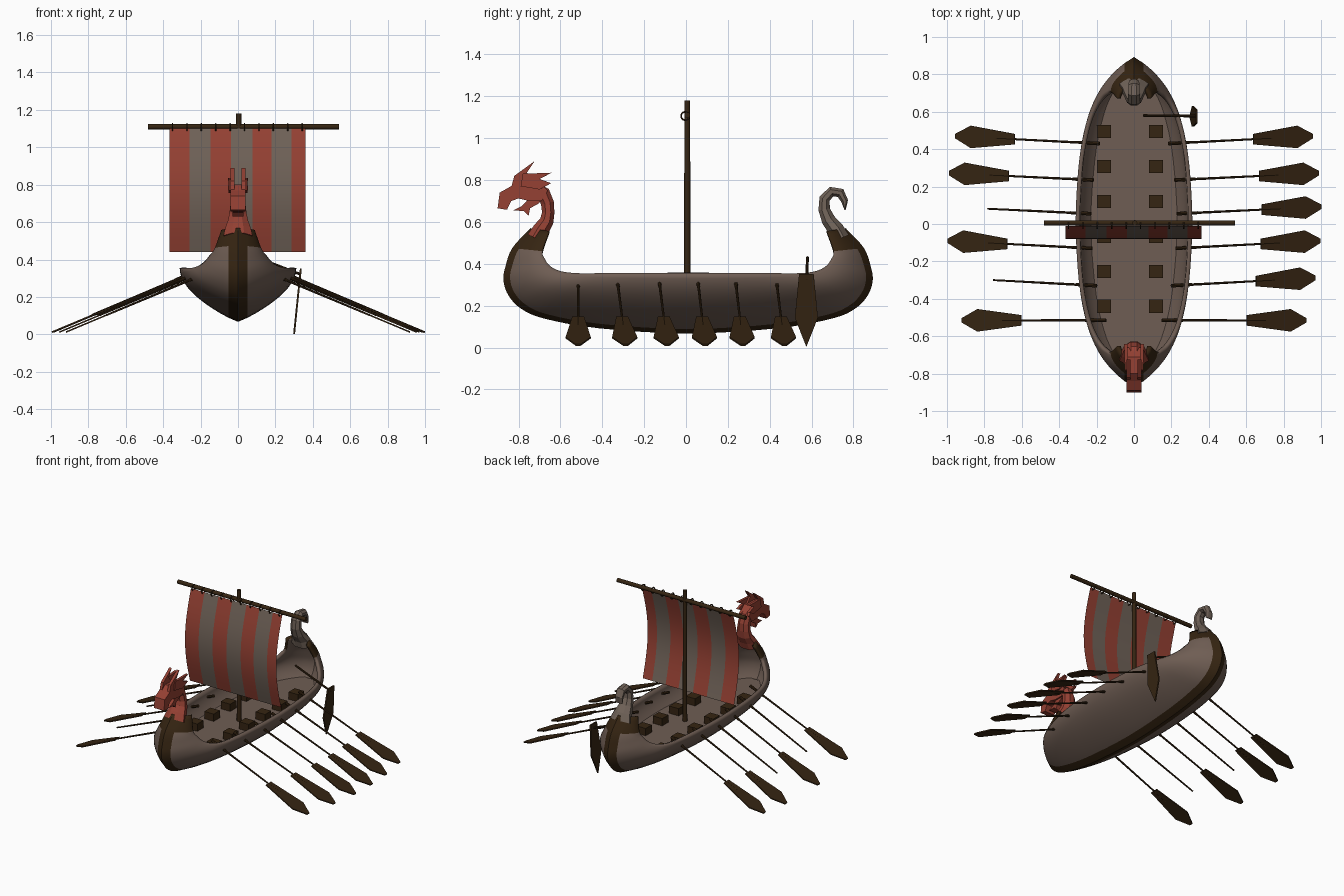
import bpy, bmesh, math
from mathutils import Vector

if "Cube" in bpy.data.objects:
    bpy.data.objects.remove(bpy.data.objects["Cube"])

def material(name, rgb):
    m = bpy.data.materials.new(name)
    m.diffuse_color = (*rgb, 1)
    m.use_nodes = True
    m.node_tree.nodes["Principled BSDF"].inputs["Base Color"].default_value = m.diffuse_color
    return m

HULL = material("weathered wood", (0.158, 0.110, 0.087))
DARK = material("dark wood", (0.036, 0.018, 0.006))
RED = material("red", (0.30, 0.052, 0.033))
PALE = material("faded cloth", (0.160, 0.122, 0.097))

def mesh_object(name, verts, faces, mats, smooth=False, fix=True):
    me = bpy.data.meshes.new(name)
    me.from_pydata([tuple(v) for v in verts], [], faces)
    for m in mats:
        me.materials.append(m)
    if fix:
        bm = bmesh.new()
        bm.from_mesh(me)
        bmesh.ops.recalc_face_normals(bm, faces=bm.faces)
        bm.to_mesh(me)
        bm.free()
    ob = bpy.data.objects.new(name, me)
    bpy.context.collection.objects.link(ob)
    if smooth:
        shade(ob)
    return ob

def shade(ob):
    bpy.ops.object.select_all(action='DESELECT')
    bpy.context.view_layer.objects.active = ob
    ob.select_set(True)
    bpy.ops.object.shade_smooth_by_angle(angle=math.radians(40))

def rod(name, a, b, r1, r2, mat, sides=10):
    a, b = Vector(a), Vector(b)
    bpy.ops.mesh.primitive_cone_add(vertices=sides, radius1=r1, radius2=r2,
                                    depth=(b - a).length, location=(a + b) / 2)
    ob = bpy.context.object
    ob.name = name
    ob.rotation_euler = (b - a).to_track_quat('Z', 'Y').to_euler()
    ob.data.materials.append(mat)
    shade(ob)

def plate(name, pts, origin, u, v, thick, mat):
    """Flat outline in the plane (u, v), thickened evenly to both sides."""
    o, u, v = Vector(origin), Vector(u).normalized(), Vector(v).normalized()
    n = u.cross(v) * thick / 2
    k = len(pts)
    flat = [o + u * a + v * b for a, b in pts]
    verts = [p - n for p in flat] + [p + n for p in flat]
    faces = [list(range(k))[::-1], list(range(k, 2 * k))]
    faces += [[i, (i + 1) % k, (i + 1) % k + k, i + k] for i in range(k)]
    return mesh_object(name, verts, faces, [mat])

def sweep(name, path, mat, sides=8):
    """Tapered tube in the y-z plane; path rows are y, z, half depth, half width."""
    verts, faces = [], []
    for i, (y, z, hd, hw) in enumerate(path):
        p, q = path[max(i - 1, 0)], path[min(i + 1, len(path) - 1)]
        t = Vector((0, q[0] - p[0], q[1] - p[1])).normalized()
        side = Vector((0, -t.z, t.y))
        for s in range(sides):
            a = 2 * math.pi * (s + 0.5) / sides
            verts.append(Vector((hw * math.cos(a), y, z)) + side * hd * math.sin(a))
    for i in range(len(path) - 1):
        for s in range(sides):
            b, c = i * sides, (s + 1) % sides
            faces.append([b + s, b + c, b + sides + c, b + sides + s])
    faces += [list(range(sides)), list(range(len(verts) - sides, len(verts)))]
    return mesh_object(name, verts, faces, [mat])

def smooth_path(pts, n):
    """Catmull-Rom curve with n steps per span."""
    pts = [Vector(p) for p in pts]
    out = []
    for i in range(len(pts) - 1):
        p1, p2 = pts[i], pts[i + 1]
        p0 = pts[i - 1] if i else p1 * 2 - p2
        p3 = pts[i + 2] if i + 2 < len(pts) else p2 * 2 - p1
        for s in range(n):
            t = s / n
            out.append(0.5 * (2 * p1 + (p2 - p0) * t + (2 * p0 - 5 * p1 + 4 * p2 - p3) * t * t
                              + (3 * p1 - p0 - 3 * p2 + p3) * t ** 3))
    return out + [pts[-1]]

# Hull: skin between the keel line and the sheer line, stern mirrors bow
MID = 0.01
def mirrored(half):
    return half + [(x, 2 * MID - y, z) for x, y, z in half[-2::-1]]
keel = mirrored([(0, -.743, .57), (0, -.83, .475), (0, -.863, .385), (0, -.872, .32), (0, -.849, .25),
                 (0, -.79, .187), (0, -.68, .139), (0, -.417, .092), (0, MID, .067)])
sheer = mirrored([(.09, -.652, .556), (.125, -.685, .46), (.15, -.675, .425), (.18, -.65, .39),
                  (.215, -.60, .365), (.25, -.52, .355), (.28, -.40, .355), (.30, -.25, .355), (.312, MID, .355)])
STEP, ROWS = 4, 10
K, S = smooth_path(keel, STEP), smooth_path(sheer, STEP)

def section(k, s, v):
    p = k.lerp(s, v)
    p.x = s.x * math.sin(math.pi / 2 * v) ** 0.85
    return p

verts, faces = [], []
for k, s in zip(K, S):
    v0 = 2 / math.pi * math.asin((0.05 / s.x) ** (1 / 0.85))   # edge of the keel strip
    half = [section(k, s, v0 + (1 - v0) * j / ROWS) for j in range(ROWS + 1)]
    verts += [Vector((-p.x, p.y, p.z)) for p in half[::-1]] + [k] + half
W = 2 * ROWS + 3
for i in range(len(K) - 1):
    for j in range(W - 1):
        a = i * W + j
        faces.append([a, a + W, a + W + 1, a + 1])
hull = mesh_object("hull", verts, faces, [HULL, DARK], fix=False)
for f in hull.data.polygons:
    i, j = divmod(f.index, W - 1)
    cap = i < STEP or i >= len(K) - 1 - STEP
    f.material_index = int(cap or j in (ROWS, ROWS + 1))
shade(hull)
sol = hull.modifiers.new("planking", 'SOLIDIFY')
sol.thickness, sol.offset, sol.material_offset = 0.022, -1, -1

# Deck
DECK = 0.24
edge = [section(k, s, (DECK - k.z) / (s.z - k.z)) for k, s in zip(K, S) if k.z < DECK - 0.01]
verts = [(sx * (p.x - 0.008), p.y, DECK) for p in edge for sx in (-1, 1)]
mesh_object("deck", verts, [[2 * i, 2 * i + 1, 2 * i + 3, 2 * i + 2] for i in range(len(edge) - 1)], [HULL])

# Seats
for i in range(6):
    for x in (-0.16, 0.118):
        bpy.ops.mesh.primitive_cube_add(size=1, location=(x, 0.495 - 0.187 * i, DECK + 0.025))
        bpy.context.object.scale = (0.075, 0.07, 0.055)
        bpy.context.object.name = "seat"
        bpy.context.object.data.materials.append(DARK)

# Oars: inner y, outer y, tip x; two on the left have lost their blades
oars = [(.43, .47, .955), (.235, .272, .988), (.055, .092, 1.0), (-.13, -.09, .995), (-.33, -.288, .97), (-.515, -.515, .92)]
for row, (y0, y1, tip) in enumerate(oars):
    for sx in (-1, 1):
        start = Vector((sx * (tip - 0.77), y0, 0.335))
        end = Vector((sx * tip, y1, 0.012))
        d = (end - start).normalized()
        rod("oar_handle", start, start + d * 0.12, 0.010, 0.008, DARK, 8)
        rod("oar_shaft", start, start + d * 0.60, 0.007, 0.005, DARK, 8)
        if not (sx < 0 and row in (2, 4)):
            plate("oar_blade", [(-.345, -.028), (-.09, -.06), (0, -.012), (0, .012), (-.09, .06), (-.345, .028)],
                  end, d, (0, 1, 0), 0.008, DARK)

# Steering oar with tiller
plate("rudder_blade", [(-.035, .35), (-.055, .14), (0, 0), (.055, .14), (.035, .35)],
      (0.30, 0.575, 0.003), (0, 1, 0), (0.035, 0, 0.34), 0.01, DARK)
rod("tiller", (0.05, 0.58, 0.43), (0.337, 0.577, 0.32), 0.007, 0.007, DARK, 8)

# Mast, yard and rope loops
rod("mast", (0.004, 0.006, DECK - 0.02), (0.004, 0.006, 1.18), 0.015, 0.014, DARK, 12)
rod("yard", (-0.48, 0.006, 1.11), (0.54, 0.006, 1.11), 0.014, 0.014, DARK, 12)
for i in range(10):
    bpy.ops.mesh.primitive_torus_add(major_radius=0.02, minor_radius=0.004, major_segments=14, minor_segments=6,
                                     location=(-0.35 + 0.077 * i, -0.004, 1.106), rotation=(0, math.pi / 2, 0))
    bpy.context.object.name = "rope_loop"
    bpy.context.object.data.materials.append(DARK)

# Sail: striped cloth bellied forward
stripes = [-.366, -.258, -.147, -.037, .077, .18, .287, .361]
N = 14
verts, faces = [], []
for i in range(N + 1):
    t = i / N
    y = -0.012 - 0.012 * t - 0.062 * math.sin(math.pi * t)
    verts += [(x, y, 1.10 - 0.66 * t) for x in stripes]
for i in range(N):
    faces += [[8 * i + j, 8 * i + 8 + j, 8 * i + 9 + j, 8 * i + 1 + j] for j in range(7)]
sail = mesh_object("sail", verts, faces, [RED, PALE], fix=False)
for f in sail.data.polygons:
    f.material_index = (f.index % 7) % 2
shade(sail)

# Figurehead neck and beast head
sweep("figurehead_neck", [(-.715, .52, .05, .085), (-.692, .565, .042, .072), (-.665, .605, .036, .058), (-.658, .645, .032, .05),
                          (-.662, .69, .034, .044), (-.68, .735, .036, .042), (-.73, .765, .032, .038)], RED)
Y, Z = (0, 1, 0), (0, 0, 1)
plate("upper_head", [(-.90, .665), (-.89, .74), (-.84, .768), (-.80, .80), (-.71, .80), (-.66, .75), (-.69, .70),
                     (-.75, .70), (-.80, .712), (-.835, .70), (-.855, .658)], (0, 0, 0), Y, Z, 0.08, RED)
plate("lower_jaw", [(-.69, .72), (-.745, .715), (-.785, .675), (-.825, .655), (-.775, .652), (-.752, .63), (-.745, .665), (-.70, .69)],
      (0, 0, 0), Y, Z, 0.06, RED)
for sx in (-1, 1):
    plate("horn", [(-.835, .765), (-.82, .82), (-.724, .89), (-.76, .835), (-.72, .79)],
          (sx * 0.03, 0, 0), Y, Z, 0.02, RED)
    plate("head_spike", [(-.79, .77), (-.78, .83), (-.643, .835), (-.70, .805), (-.645, .785), (-.70, .755)],
          (sx * 0.07, 0, 0), (sx * 0.04, 1, 0), Z, 0.018, RED)

# Stern tail curl
sweep("stern_tail", [(.735, .52, .05, .085), (.715, .565, .042, .066), (.68, .61, .036, .05), (.66, .66, .030, .04), (.662, .71, .028, .036),
                     (.695, .745, .026, .033), (.738, .738, .025, .031), (.758, .70, .018, .03), (.76, .657, .003, .028)], PALE)
